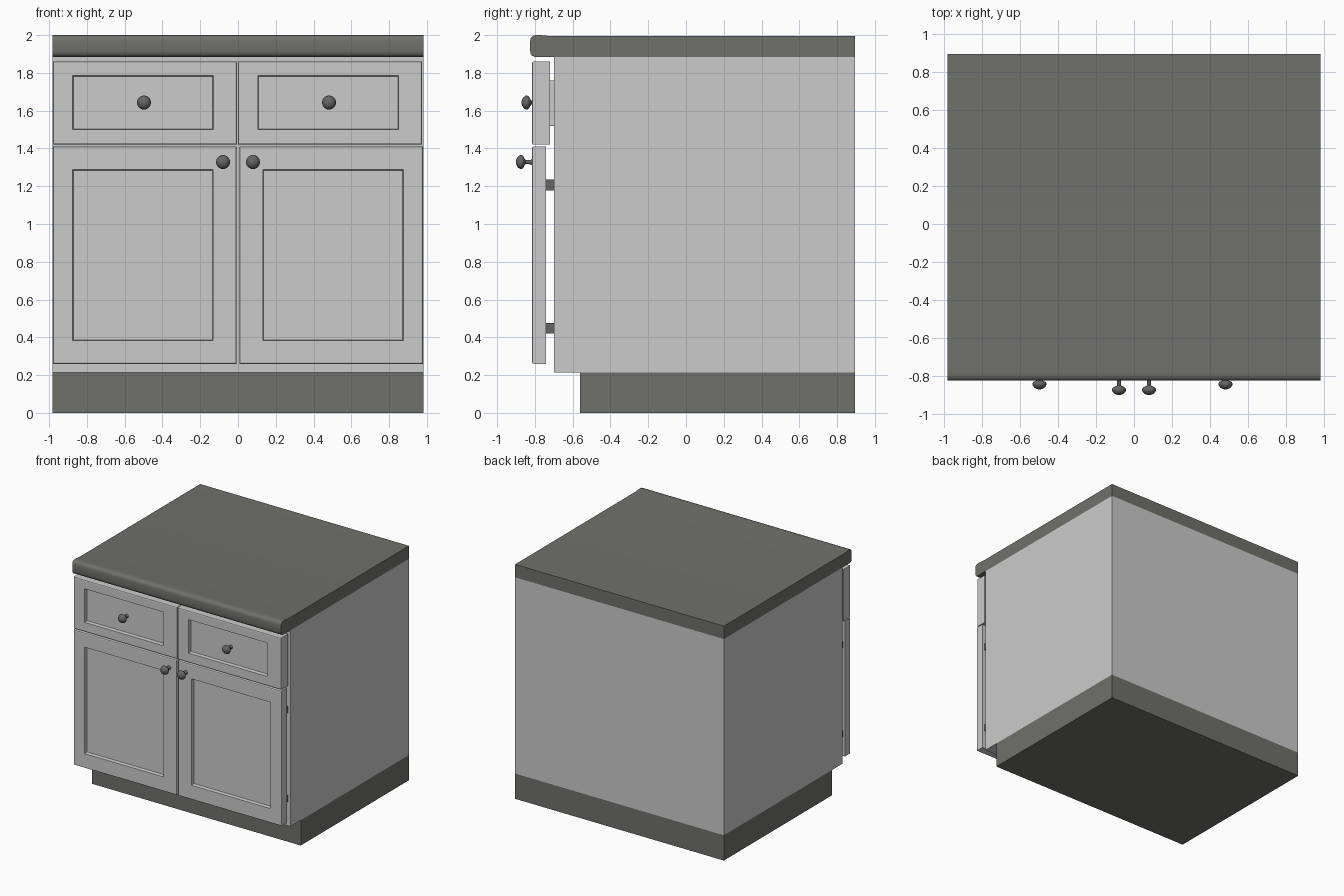
import bpy
import math

cube = bpy.data.objects.get("Cube")
if cube:
    bpy.data.objects.remove(cube, do_unlink=True)


def material(name, rgb):
    m = bpy.data.materials.new(name)
    m.use_nodes = True
    m.diffuse_color = (*rgb, 1)
    m.node_tree.nodes["Principled BSDF"].inputs["Base Color"].default_value = (*rgb, 1)
    return m


PAINT = material("light grey paint", (0.6, 0.6, 0.6))
STONE = material("dark grey laminate", (0.16, 0.16, 0.15))
METAL = material("dark metal", (0.13, 0.13, 0.13))


def make(name, verts, faces, mat, smooth=False):
    mesh = bpy.data.meshes.new(name)
    mesh.from_pydata(verts, [], faces)
    mesh.materials.append(mat)
    mesh.update()
    ob = bpy.data.objects.new(name, mesh)
    bpy.context.collection.objects.link(ob)
    if smooth:
        bpy.ops.object.select_all(action="DESELECT")
        ob.select_set(True)
        bpy.context.view_layer.objects.active = ob
        bpy.ops.object.shade_smooth_by_angle(angle=math.radians(40))
    return ob


def box(name, x, y, z, mat):
    verts = [(a, b, c) for a in x for b in y for c in z]
    faces = [(0, 1, 3, 2), (4, 6, 7, 5), (0, 4, 5, 1),
             (2, 3, 7, 6), (0, 2, 6, 4), (1, 5, 7, 3)]
    return make(name, verts, faces, mat)


def panel(name, x, z, rx, rz, back, front=-0.815, depth=0.03, edge=0.008):
    """Front with an eased outer edge and a recessed centre, from nested rectangles."""
    rings = [(x, z, back, 0), (x, z, front + edge, 0), (x, z, front + edge * 0.3, edge * 0.3),
             (x, z, front, edge), (rx, rz, front, 0), (rx, rz, front + depth, 0.004)]
    verts, faces = [], [(0, 3, 2, 1)]
    for (x0, x1), (z0, z1), y, i in rings:
        verts += [(x0 + i, y, z0 + i), (x1 - i, y, z0 + i),
                  (x1 - i, y, z1 - i), (x0 + i, y, z1 - i)]
    for r in range(len(rings) - 1):
        for k in range(4):
            a, b = r * 4 + k, r * 4 + (k + 1) % 4
            faces.append((a, b, b + 4, a + 4))
    n = len(verts)
    faces.append((n - 4, n - 3, n - 2, n - 1))
    return make(name, verts, faces, PAINT)


def knob(name, x, y, z, seg=24):
    """Turned knob: foot, thin stem and domed head, spun round the y axis."""
    profile = [(0.017, 0), (0.012, 0.006), (0.011, 0.034), (0.018, 0.04), (0.032, 0.046),
               (0.037, 0.055), (0.036, 0.064), (0.029, 0.075), (0.016, 0.083), (0.004, 0.086)]
    verts, faces = [], []
    for r, d in profile:
        for k in range(seg):
            t = 2 * math.pi * k / seg
            verts.append((x + r * math.cos(t), y - d, z + r * math.sin(t)))
    for i in range(len(profile) - 1):
        for k in range(seg):
            a, b = i * seg + k, i * seg + (k + 1) % seg
            faces.append((a, b, b + seg, a + seg))
    faces.append(tuple(reversed(range(seg))))
    faces.append(tuple(range(len(verts) - seg, len(verts))))
    return make(name, verts, faces, METAL, smooth=True)


# Carcass and plinth
W, BACK = 0.983, 0.895
box("cabinet_body", (-W, W), (-0.70, BACK), (0.215, 1.885), PAINT)
box("plinth", (-W, W), (-0.56, BACK), (0, 0.215), STONE)

# Worktop: side profile with a rolled front edge, extruded along x
side = [(BACK, 1.885), (BACK, 1.995), (-0.72, 1.995), (-0.77, 2.0), (-0.797, 2.0),
        (-0.813, 1.995), (-0.822, 1.985), (-0.825, 1.97), (-0.825, 1.915),
        (-0.822, 1.9), (-0.814, 1.89), (-0.80, 1.885)]
n = len(side)
make("worktop", [(x, y, z) for x in (-W, W) for y, z in side],
     [tuple(reversed(range(n))), tuple(range(n, 2 * n))] +
     [(k, (k + 1) % n, n + (k + 1) % n, n + k) for k in range(n)], STONE, smooth=True)

# Drawers: identical pair, side by side
for label, dx in (("right", 0), ("left", 0.98)):
    panel(label + "_drawer_front", (-0.98 + dx, -0.005 + dx), (1.42, 1.86),
          (-0.875 + dx, -0.13 + dx), (1.50, 1.785), -0.72)
    box(label + "_drawer_box", (-0.94 + dx, -0.04 + dx), (-0.72, -0.69), (1.52, 1.76), PAINT)
    knob(label + "_drawer_knob", -0.498 + dx, -0.785, 1.643)

# Doors: mirrored pair, hinged on the outer sides
for label, s in (("right", -1), ("left", 1)):
    def span(a, b):
        return sorted((s * a, s * b))
    panel(label + "_door", span(0.007, 0.979), (0.26, 1.41), span(0.132, 0.875), (0.383, 1.288), -0.74)
    knob(label + "_door_knob", s * 0.079, -0.815, 1.328)
    for height, z in (("lower", 0.42), ("upper", 1.178)):
        box(f"{label}_{height}_hinge", span(0.90, 0.96), (-0.75, -0.69), (z, z + 0.057), METAL)
